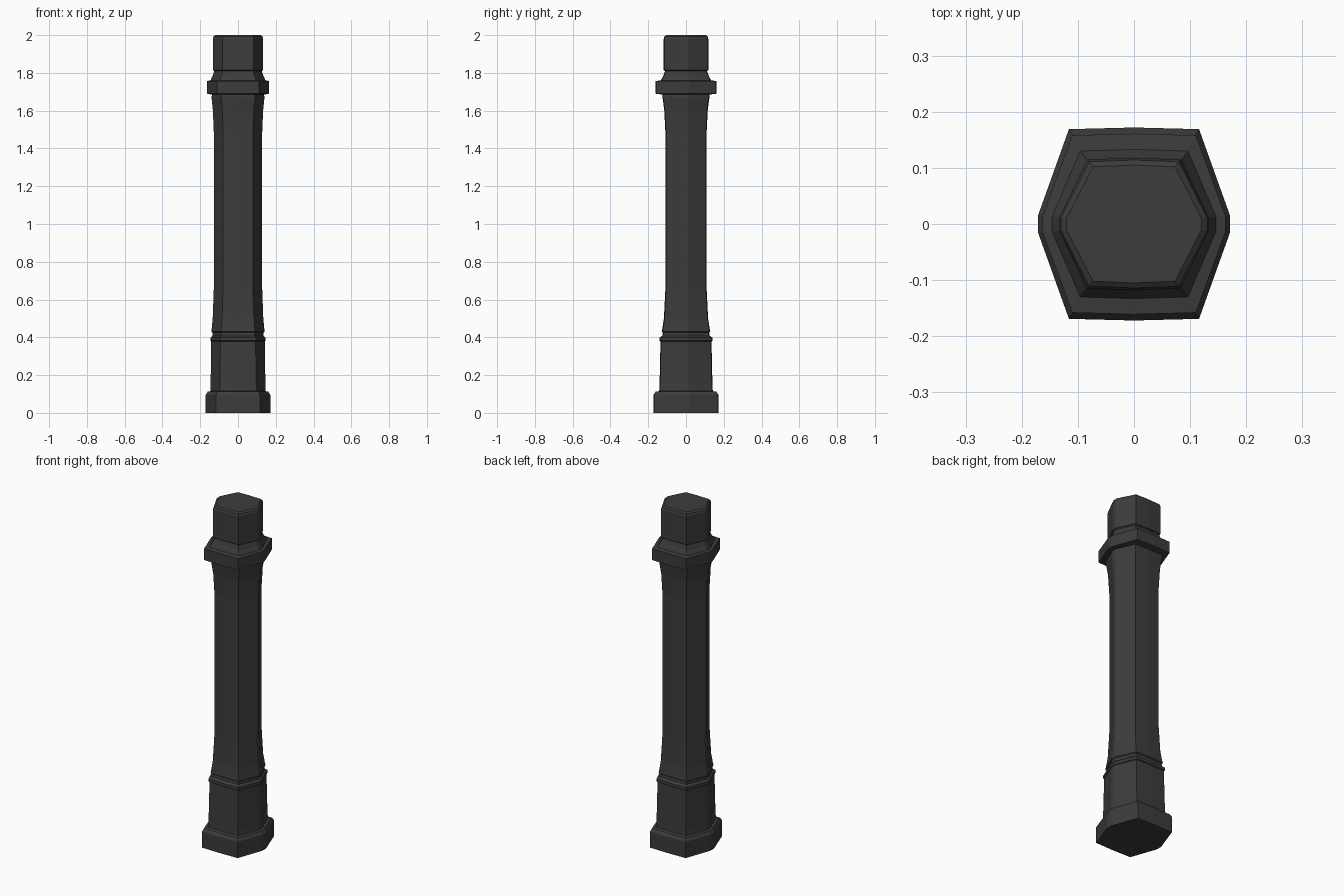
import bpy, bmesh

dark = bpy.data.materials.new("dark_iron")
dark.diffuse_color = (0.045, 0.045, 0.045, 1)


def section(z, xr, xc, yr):
    """Hexagon with clipped side corners and slightly bowed front/back."""
    e, b = 0.09 * xr, yr + 0.003
    quarter = [(xr, e), (xc, yr)]
    half = quarter + [(0, b)] + [(-x, y) for x, y in reversed(quarter)]
    return [(x, y, z) for x, y in half + [(-x, -y) for x, y in half]]


def loft(name, rows, cap_bottom=False, cap_top=False):
    bm = bmesh.new()
    rings = [[bm.verts.new(p) for p in section(*r)] for r in rows]
    n = len(rings[0])
    for a, b in zip(rings, rings[1:]):
        for i in range(n):
            j = (i + 1) % n
            bm.faces.new((a[i], a[j], b[j], b[i]))
    if cap_bottom:
        bm.faces.new(rings[0][::-1])
    if cap_top:
        bm.faces.new(rings[-1])
    me = bpy.data.meshes.new(name)
    bm.to_mesh(me)
    bm.free()
    me.materials.append(dark)
    ob = bpy.data.objects.new(name, me)
    bpy.context.collection.objects.link(ob)
    return ob


# Each row: height, side reach, corner x, front reach.
# Neighbouring parts share their end section so the post is one closed skin.
plinth_top = (0.115, 0.147, 0.098, 0.139)
pedestal_top = (0.378, 0.142, 0.093, 0.132)
bead_top = (0.435, 0.140, 0.090, 0.124)
shaft_top = (1.685, 0.138, 0.090, 0.121)
collar_top = (1.76, 0.146, 0.096, 0.130)
neck_top = (1.81, 0.126, 0.080, 0.108)

loft("plinth", [(0, 0.171, 0.116, 0.169), (0.095, 0.171, 0.116, 0.169),
                (0.112, 0.161, 0.109, 0.158), plinth_top], cap_bottom=True)

loft("pedestal", [plinth_top, (0.15, 0.145, 0.096, 0.137), pedestal_top])

# rounded bead and groove under the shaft
loft("bead_moulding", [pedestal_top, (0.382, 0.146, 0.096, 0.137),
                       (0.398, 0.146, 0.096, 0.137), (0.408, 0.136, 0.088, 0.122),
                       (0.425, 0.136, 0.088, 0.120), (0.43, 0.141, 0.091, 0.126),
                       bead_top])

# shaft flares at both ends
loft("shaft", [bead_top, (0.50, 0.134, 0.084, 0.114), (0.66, 0.128, 0.079, 0.106),
               (1.48, 0.128, 0.079, 0.106), (1.60, 0.133, 0.083, 0.112),
               (1.67, 0.140, 0.090, 0.121), shaft_top])

loft("collar", [shaft_top, (1.69, 0.163, 0.110, 0.158),
                (1.757, 0.163, 0.110, 0.158), collar_top])

loft("neck", [collar_top, (1.785, 0.134, 0.086, 0.117), neck_top])

loft("top_block", [neck_top, (1.815, 0.133, 0.083, 0.115),
                   (1.98, 0.133, 0.083, 0.115), (1.993, 0.130, 0.080, 0.111),
                   (2.0, 0.120, 0.073, 0.102)], cap_top=True)
